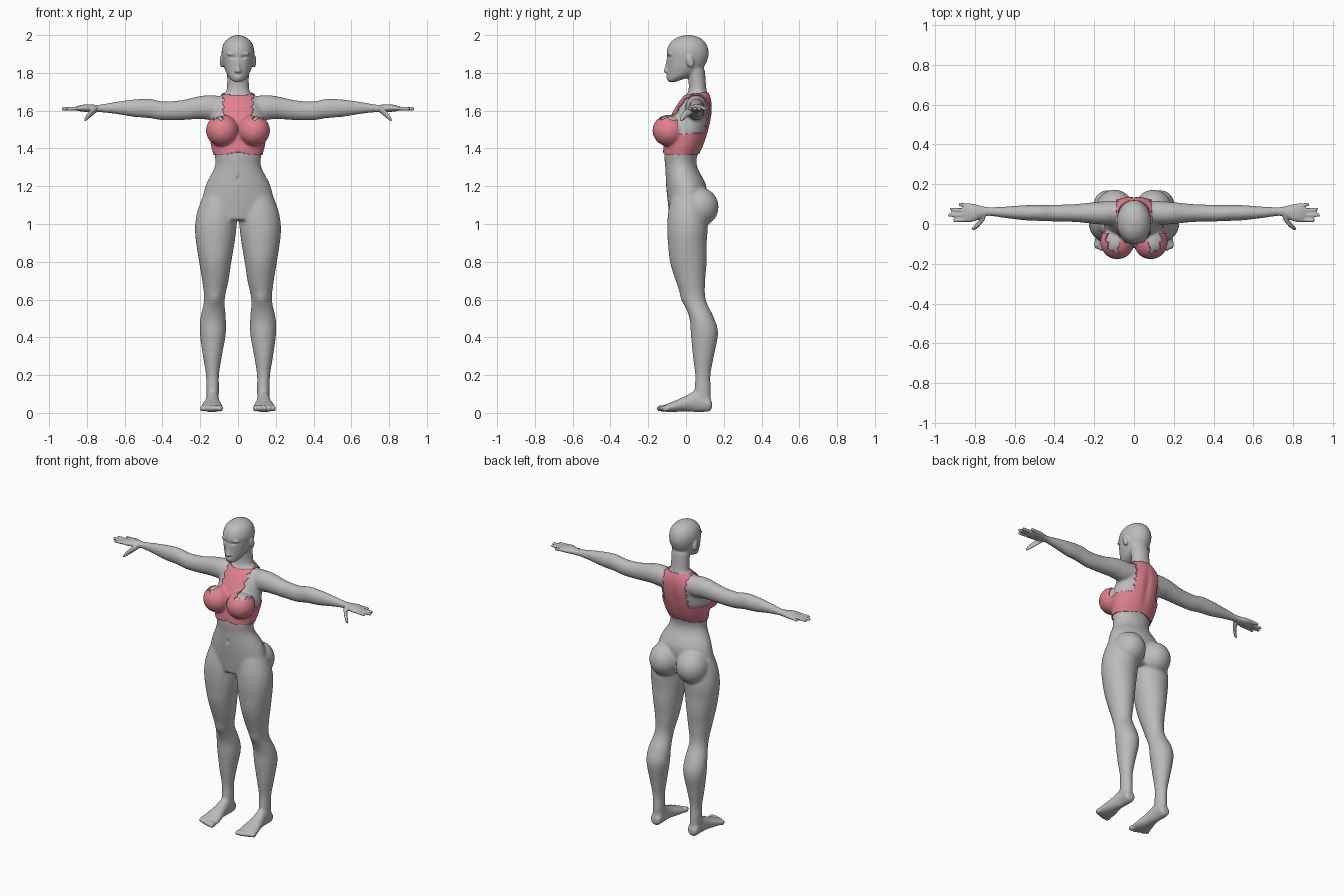
import bpy, bmesh, math
from mathutils import Vector, Matrix

cube = bpy.data.objects.get("Cube")
if cube:
    bpy.data.objects.remove(cube, do_unlink=True)


def material(name, color):
    mat = bpy.data.materials.new(name)
    mat.use_nodes = True
    mat.diffuse_color = (*color, 1)
    mat.node_tree.nodes["Principled BSDF"].inputs["Base Color"].default_value = (*color, 1)
    return mat


skin = material("grey skin", (0.5, 0.5, 0.5))
cloth = material("pink cloth", (0.75, 0.22, 0.27))
AXES = {"x": (0, 1, 2), "y": (1, 0, 2), "z": (2, 0, 1)}
form = bmesh.new()


def spline(a, b, c, d, t):
    return 0.5 * (2 * b + (c - a) * t + (2 * a - 5 * b + 4 * c - d) * t ** 2
                  + (3 * b - a - 3 * c + d) * t ** 3)


def loft(axis, rings, mirrored=False, steps=6, sides=36):
    """Skin ellipses given as (position, min u, max u, min v, max v)."""
    rows, last = [], len(rings) - 1
    for i in range(last):
        four = [rings[max(0, min(last, i + k))] for k in (-1, 0, 1, 2)]
        for s in range(steps + (i == last - 1)):
            rows.append([spline(*column, s / steps) for column in zip(*four)])
    w, u, v = AXES[axis]
    for sign in (1, -1) if mirrored else (1,):
        loops = []
        for pos, u0, u1, v0, v1 in rows:
            loop = []
            for k in range(sides):
                angle = math.tau * k / sides
                p = Vector()
                p[w] = pos
                p[u] = (u0 + u1) / 2 + (u1 - u0) / 2 * math.cos(angle)
                p[v] = (v0 + v1) / 2 + (v1 - v0) / 2 * math.sin(angle)
                p.x *= sign
                loop.append(form.verts.new(p))
            loops.append(loop)
        for low, high in zip(loops, loops[1:]):
            for k in range(sides):
                n = (k + 1) % sides
                form.faces.new((low[k], low[n], high[n], high[k]))
        form.faces.new(loops[0])
        form.faces.new(loops[-1])


def blob(center, radii, mirrored=True, tilt=0):
    for sign in (1, -1) if mirrored else (1,):
        place = Matrix.Translation((center[0] * sign, *center[1:]))
        turn = Matrix.Rotation(tilt, 4, "X")
        bmesh.ops.create_uvsphere(form, u_segments=28, v_segments=18, radius=1,
                                  matrix=place @ turn @ Matrix.Diagonal((*radii, 1)))


def middle(rows):
    return [(z, -half, half, front, back) for z, half, front, back in rows]


# Torso, neck and head
loft("z", middle([
    (1.02, .12, -.085, .09), (1.1, .185, -.095, .1), (1.2, .173, -.105, .108),
    (1.3, .124, -.11, .06), (1.36, .123, -.115, .06), (1.42, .138, -.112, .088),
    (1.5, .147, -.1, .115), (1.57, .14, -.075, .13), (1.63, .13, -.04, .132),
    (1.67, .1, -.01, .125), (1.7, .06, .02, .11)]))
loft("z", middle([
    (1.62, .1, -.04, .13), (1.67, .072, -.005, .122), (1.71, .061, .013, .11),
    (1.76, .058, .012, .105), (1.82, .06, 0, .1)]))
loft("z", middle([
    (1.752, .02, -.09, -.055), (1.765, .038, -.098, -.02), (1.79, .057, -.1, .05),
    (1.83, .074, -.1, .095), (1.88, .084, -.101, .118), (1.92, .086, -.101, .12),
    (1.96, .073, -.083, .104), (1.987, .045, -.048, .073), (2.0, .012, 0, .025)]))

# Face and ears
loft("z", middle([(1.797, .012, -.105, -.08), (1.808, .019, -.119, -.08),
                  (1.83, .011, -.112, -.08), (1.88, .008, -.102, -.08)]))
blob((0, -.094, 1.781), (.022, .012, .006), False)
blob((0, -.092, 1.77), (.019, .012, .006), False)
blob((.034, -.085, 1.9), (.026, .012, .007))
blob((.034, -.08, 1.876), (.016, .012, .009))
blob((.086, .022, 1.862), (.011, .02, .036), tilt=.25)

# Bust and seat
blob((.084, -.09, 1.495), (.08, .082, .078))
blob((.097, .068, 1.09), (.098, .105, .105))

# Legs
loft("z", [
    (1.14, .01, .19, -.08, .1), (1.06, .004, .217, -.095, .11), (.98, .008, .228, -.1, .115),
    (.9, .018, .222, -.096, .11), (.8, .035, .206, -.085, .11), (.7, .05, .19, -.055, .102),
    (.6, .07, .18, -.018, .105), (.5, .064, .2, .018, .15), (.42, .064, .202, .025, .17),
    (.3, .085, .186, .036, .148), (.2, .1, .17, .048, .13), (.12, .1, .168, .045, .132),
    (.05, .105, .165, .05, .13)], True)

# Feet and toes
loft("y", [
    (.137, .115, .155, .025, .055), (.12, .1, .168, .008, .09), (.06, .1, .168, .005, .12),
    (0, .095, .178, .008, .092), (-.06, .083, .193, .005, .064), (-.1, .08, .2, .005, .048),
    (-.125, .09, .195, .01, .035)], True)
for i in range(5):
    blob((.095 + .0235 * i, -.128 + .003 * i * i / 2, .024),
         (.016 - .001 * i, .028 - .002 * i, .017))

# Arms and palms
loft("x", [
    (.06, .01, .12, 1.565, 1.67), (.13, -.004, .115, 1.55, 1.682), (.2, .0, .11, 1.555, 1.678),
    (.3, .01, .1, 1.55, 1.656), (.4, .012, .097, 1.549, 1.65), (.47, .015, .096, 1.56, 1.664),
    (.55, .018, .095, 1.566, 1.66), (.65, .03, .088, 1.582, 1.647),
    (.74, .039, .086, 1.592, 1.632), (.8, .014, .1, 1.593, 1.634),
    (.845, .01, .104, 1.598, 1.626), (.86, .03, .085, 1.605, 1.62)], True)

# Fingers and thumbs
r = .0095
for y, tip_y, tip in ((.022, .018, .908), (.045, .045, .934), (.068, .072, .924), (.092, .098, .882)):
    loft("x", [(.82, y - r, y + r, 1.612 - r, 1.612 + r),
               (tip - .01, tip_y - r, tip_y + r, 1.61 - r, 1.61 + r),
               (tip, tip_y - r / 2, tip_y + r / 2, 1.61 - r / 2, 1.61 + r / 2)], True, 4, 14)
loft("x", [(.75, .02, .06, 1.59, 1.625), (.78, -.015, .02, 1.565, 1.605),
           (.805, -.032, -.01, 1.545, 1.574), (.815, -.03, -.018, 1.543, 1.555)], True, 5, 16)

# Blend all volumes into one skin
bmesh.ops.recalc_face_normals(form, faces=form.faces)
rough = bpy.data.meshes.new("rough")
form.to_mesh(rough)
form.free()
body = bpy.data.objects.new("body", rough)
bpy.context.collection.objects.link(body)
remesh = body.modifiers.new("blend", "REMESH")
remesh.mode = "VOXEL"
remesh.voxel_size = .0056
view = bpy.context.evaluated_depsgraph_get()
mesh = bpy.data.meshes.new_from_object(body.evaluated_get(view))
body.modifiers.clear()
body.data = mesh
bpy.data.meshes.remove(rough)

bm = bmesh.new()
bm.from_mesh(mesh)


def detailed(p):
    return abs(p.x) > .74 or p.z < .06 or (p.z > 1.75 and p.y < .05)


def relax(group, rounds):
    for _ in range(rounds):
        bmesh.ops.smooth_vert(bm, verts=group, factor=.5,
                              use_axis_x=True, use_axis_y=True, use_axis_z=True)


relax([v for v in bm.verts if not detailed(v.co)], 14)
relax(bm.verts[:], 2)


def press(center, radii, move):
    """Soft sculpt stroke on both sides."""
    for sign in (1, -1) if center[0] else (1,):
        for v in bm.verts:
            d = sum(((v.co[k] - center[k] * (sign if k == 0 else 1)) / radii[k]) ** 2
                    for k in range(3))
            if d < 6:
                v.co += Vector((move[0] * sign, *move[1:])) * math.exp(-d)


press((.03, -.095, 1.882), (.018, .03, .008), (0, .008, 0))    # eye sockets
press((0, .13, 1.5), (.02, .05, .14), (0, -.01, 0))            # spine groove
press((0, -.115, 1.24), (.008, .03, .012), (0, .008, 0))       # navel
press((.125, -.02, .6), (.035, .03, .04), (0, -.008, 0))       # kneecaps
body.data.materials.clear()
body.data.materials.append(skin)
for face in bm.faces:
    face.smooth = True
    face.material_index = 0
bm.to_mesh(mesh)


# Cropped top, grown from the skin
def covered(p):
    x = abs(p.x)
    ragged = .006 * math.sin(p.z * 170) + .004 * math.sin(p.z * 310 + 1)
    wave = .006 * math.sin(x * 130 + p.y * 90)
    hem = 1.362 + .012 * math.exp(-(x / .05) ** 2)
    strap = (.08 if p.y < .04 else .086) + ragged
    collar = 1.688 + .15 * (p.y - .05)
    side = (1.555 if p.y < -.045 else 1.482) + wave
    return hem < p.z < (collar if x < strap else side) and x < .19


bmesh.ops.delete(bm, geom=[f for f in bm.faces if not covered(f.calc_center_median())],
                 context="FACES")
relax(bm.verts[:], 8)
bm.normal_update()
for v in bm.verts:
    v.co += v.normal * .007
shell = bpy.data.meshes.new("cropped_top")
bm.to_mesh(shell)
bm.free()
top = bpy.data.objects.new("cropped_top", shell)
bpy.context.collection.objects.link(top)
shell.materials.append(cloth)
solid = top.modifiers.new("thickness", "SOLIDIFY")
solid.thickness = .008
solid.offset = -1
